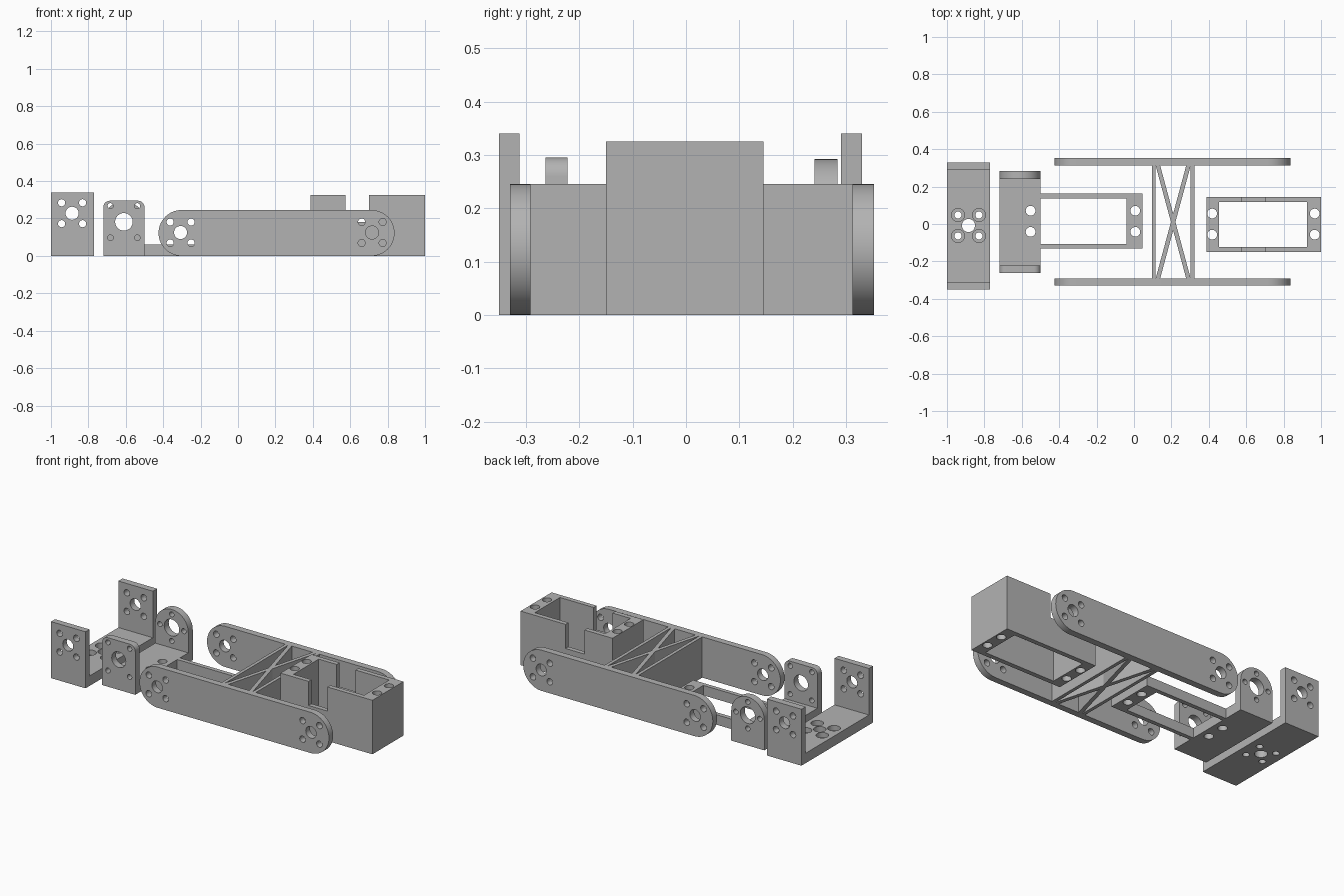
import bpy, bmesh, math
from mathutils import Vector

if "Cube" in bpy.data.objects:
    bpy.data.objects.remove(bpy.data.objects["Cube"], do_unlink=True)

grey = bpy.data.materials.new("plain grey")
grey.use_nodes = True
grey.diffuse_color = (0.45, 0.45, 0.45, 1)
grey.node_tree.nodes["Principled BSDF"].inputs["Base Color"].default_value = (0.45, 0.45, 0.45, 1)


def place(axis, u, v, w):
    """Map a profile point (u, v) at depth w to space."""
    return Vector({"x": (w, u, v), "y": (u, w, v), "z": (u, v, w)}[axis])


def add_prism(bm, axis, points, a, b):
    low = [bm.verts.new(place(axis, u, v, a)) for u, v in points]
    high = [bm.verts.new(place(axis, u, v, b)) for u, v in points]
    bm.faces.new(low)
    bm.faces.new(high)
    n = len(points)
    for i in range(n):
        j = (i + 1) % n
        bm.faces.new((low[i], low[j], high[j], high[i]))


def make(name, axis, *solids):
    """Object from one or more prisms, each (points, start, end)."""
    bm = bmesh.new()
    for points, a, b in solids:
        add_prism(bm, axis, points, a, b)
    bmesh.ops.recalc_face_normals(bm, faces=bm.faces)
    mesh = bpy.data.meshes.new(name)
    bm.to_mesh(mesh)
    bm.free()
    mesh.materials.append(grey)
    obj = bpy.data.objects.new(name, mesh)
    bpy.context.collection.objects.link(obj)
    return obj


def combine(obj, tool, operation="DIFFERENCE"):
    mod = obj.modifiers.new("combine", "BOOLEAN")
    mod.object = tool
    mod.operation = operation
    mod.solver = "EXACT"
    mod.use_self = True
    bpy.context.view_layer.update()
    bpy.context.view_layer.objects.active = obj
    bpy.ops.object.modifier_apply(modifier=mod.name)
    bpy.data.objects.remove(tool, do_unlink=True)


def arc(cu, cv, r, start, end, steps):
    return [(cu + r * math.cos(math.radians(start + (end - start) * i / steps)),
             cv + r * math.sin(math.radians(start + (end - start) * i / steps)))
            for i in range(steps + 1)]


def circle(cu, cv, r):
    return arc(cu, cv, r, 0, 360, 32)[:-1]


def rect(u0, u1, v0, v1):
    return [(u0, v0), (u1, v0), (u1, v1), (u0, v1)]


def square_holes(cu, cv, du, dv, r):
    return [circle(cu + s * du, cv + t * dv, r) for s in (-1, 1) for t in (-1, 1)]


def drill(obj, axis, profiles, a=-1, b=1):
    combine(obj, make("cutter", axis, *[(p, a, b) for p in profiles]))


def mount(cu, cv):
    """Servo horn pattern: a large hole with four screws around it."""
    return [circle(cu, cv, 0.035)] + square_holes(cu, cv, 0.056, 0.056, 0.019)


FLOOR = 0.06

# U bracket with counterbored base
u_profile = [(-0.35, 0), (0.33, 0), (0.33, 0.34), (0.29, 0.34), (0.29, FLOOR),
             (-0.312, FLOOR), (-0.312, 0.34), (-0.35, 0.34)]
bracket = make("u_bracket", "x", (u_profile, -1, -0.77))
drill(bracket, "y", mount(-0.887, 0.228))
drill(bracket, "z", mount(-0.885, -0.008))
drill(bracket, "z", square_holes(-0.885, -0.008, 0.056, 0.056, 0.035), 0.03, 0.1)

# Wrist bracket: base, two ears and an open tray
base = make("wrist_base", "z", (rect(-0.72, -0.5, -0.222, 0.241), 0, FLOOR))
drill(base, "z", [circle(-0.553, y, 0.026) for y in (-0.042, 0.071)])

mid, ear_z = -0.61, 0.182
square_ear = [(-0.72, 0), (-0.5, 0)] + arc(-0.535, 0.26, 0.035, 0, 90, 8) \
    + arc(-0.685, 0.26, 0.035, 90, 180, 8)
front_ear = make("front_ear", "y", (square_ear, -0.263, -0.222))
drill(front_ear, "y", [circle(mid, ear_z, 0.047)] + square_holes(mid, ear_z, 0.072, 0.085, 0.015))

round_ear = [(-0.72, 0), (-0.5, 0)] + arc(mid, ear_z, 0.11, 0, 180, 28)
back_ear = make("back_ear", "y", (round_ear, 0.241, 0.284))
cross = [circle(mid + 0.08 * math.cos(k * math.pi / 2),
                ear_z + 0.08 * math.sin(k * math.pi / 2), 0.015) for k in range(4)]
drill(back_ear, "y", [circle(mid, ear_z, 0.05)] + cross)

tray = make("wrist_tray", "z", (rect(-0.5, 0.045, -0.132, 0.162), 0, FLOOR))
drill(tray, "z", [rect(-0.6, -0.04, -0.107, 0.136)]
      + [circle(0.007, y, 0.026) for y in (-0.042, 0.071)])

# Long arm plates with round ends
R = 0.1225
stadium = arc(0.837 - R, R, R, -90, 90, 28) + arc(-0.425 + R, R, R, 90, 270, 28)
for name, y0, y1 in (("front_arm", -0.33, -0.291), ("back_arm", 0.312, 0.352)):
    arm = make(name, "y", (stadium, y0, y1))
    drill(arm, "y", mount(-0.307, 0.125) + mount(0.717, 0.125))

# Cross walls and X brace joining the arms
Y0, Y1, H = -0.291, 0.312, 0.245
for name, x0, x1 in (("left_cross_wall", 0.303, 0.323), ("right_cross_wall", 0.096, 0.116)):
    make(name, "z", (rect(x0, x1, Y0, Y1), 0, H))
brace = make("x_brace", "z", ([(0.116, Y0), (0.14, Y0), (0.303, Y1), (0.279, Y1)], 0, H))
other = make("brace_half", "z", ([(0.279, Y0), (0.303, Y0), (0.14, Y1), (0.116, Y1)], 0, H))
combine(brace, other, "UNION")

# Servo box with side notches
box = make("servo_box", "z", (rect(0.388, 1, -0.15, 0.145), 0, 0.325))
drill(box, "z", [rect(0.455, 0.925, -0.122, 0.117)]
      + [circle(x, y, 0.026) for x in (0.418, 0.966) for y in (-0.057, 0.056)])
drill(box, "y", [rect(0.575, 0.7, 0.18, 0.5)])

# Smooth the round walls, keep edges sharp
for obj in bpy.context.scene.objects:
    if obj.type == "MESH" and grey.name in obj.data.materials:
        bpy.ops.object.select_all(action="DESELECT")
        obj.select_set(True)
        bpy.context.view_layer.objects.active = obj
        bpy.ops.object.shade_smooth_by_angle(angle=math.radians(30))
